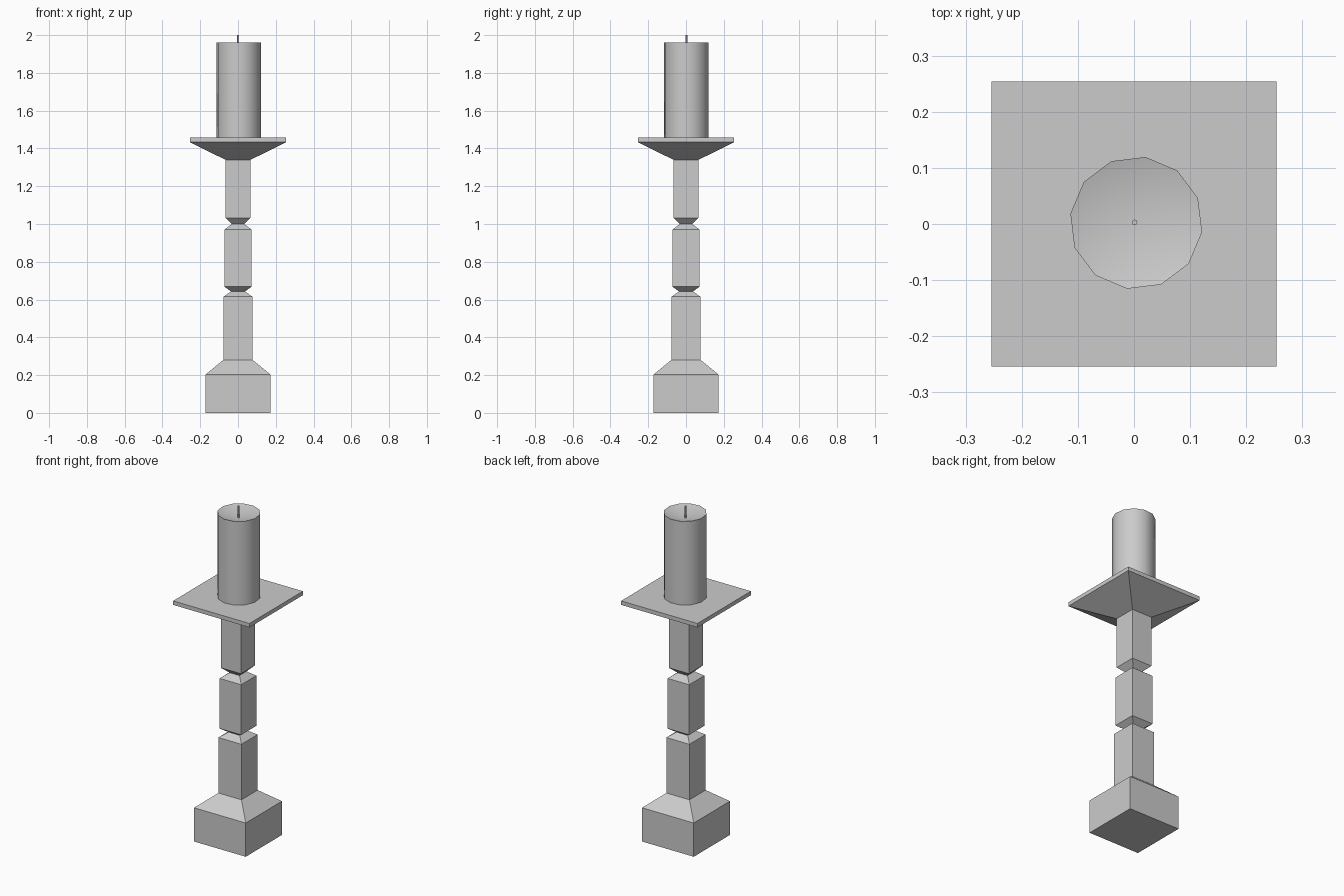
import bpy, bmesh, math

if "Cube" in bpy.data.objects:
    bpy.data.objects.remove(bpy.data.objects["Cube"])

grey = bpy.data.materials.new("light grey")
grey.diffuse_color = (0.6, 0.6, 0.6, 1)
grey.use_nodes = True
grey.node_tree.nodes["Principled BSDF"].inputs["Base Color"].default_value = grey.diffuse_color


def loft(name, profile, sides, turn=0.0, centre=(0, 0), tip=None, smooth=False):
    """Stack polygon rings of (radius, z); tip closes the top with a point at that height."""
    bm = bmesh.new()
    rings = []
    for r, z in profile:
        rings.append([bm.verts.new((r * math.cos(turn + math.tau * i / sides),
                                    r * math.sin(turn + math.tau * i / sides), z))
                      for i in range(sides)])
    for a, b in zip(rings, rings[1:]):
        for i in range(sides):
            j = (i + 1) % sides
            bm.faces.new((a[i], a[j], b[j], b[i]))
    bm.faces.new(rings[0][::-1])
    if tip is None:
        bm.faces.new(rings[-1])
    else:
        top = bm.verts.new((0, 0, tip))
        for i in range(sides):
            bm.faces.new((rings[-1][i], rings[-1][(i + 1) % sides], top))
    bmesh.ops.recalc_face_normals(bm, faces=bm.faces)
    mesh = bpy.data.meshes.new(name)
    bm.to_mesh(mesh)
    bm.free()
    mesh.materials.append(grey)
    obj = bpy.data.objects.new(name, mesh)
    obj.location = (*centre, 0)
    bpy.context.collection.objects.link(obj)
    if smooth:
        bpy.ops.object.select_all(action='DESELECT')
        obj.select_set(True)
        bpy.context.view_layer.objects.active = obj
        bpy.ops.object.shade_smooth_by_angle(angle=math.radians(50))
    return obj


# Square stand: foot, three shafts with pinched necks, flared drip plate (half width, z)
stand = [(0.172, 0), (0.172, 0.203), (0.077, 0.281), (0.077, 0.615),
         (0.037, 0.643), (0.072, 0.668), (0.072, 0.97),
         (0.033, 1.0), (0.067, 1.033), (0.067, 1.34),
         (0.254, 1.433), (0.254, 1.457)]
loft("candle_stand", [(h * math.sqrt(2), z) for h, z in stand], 4, math.pi / 4)

# Twelve-sided candle with a dished top
loft("candle", [(0.1185, 1.457), (0.1185, 1.96)], 12, math.radians(22),
     centre=(0.004, 0.002), tip=1.927, smooth=True)

# Wick
loft("wick", [(0.005, 1.92), (0.005, 2.0)], 8, centre=(0.001, 0.003), smooth=True)
